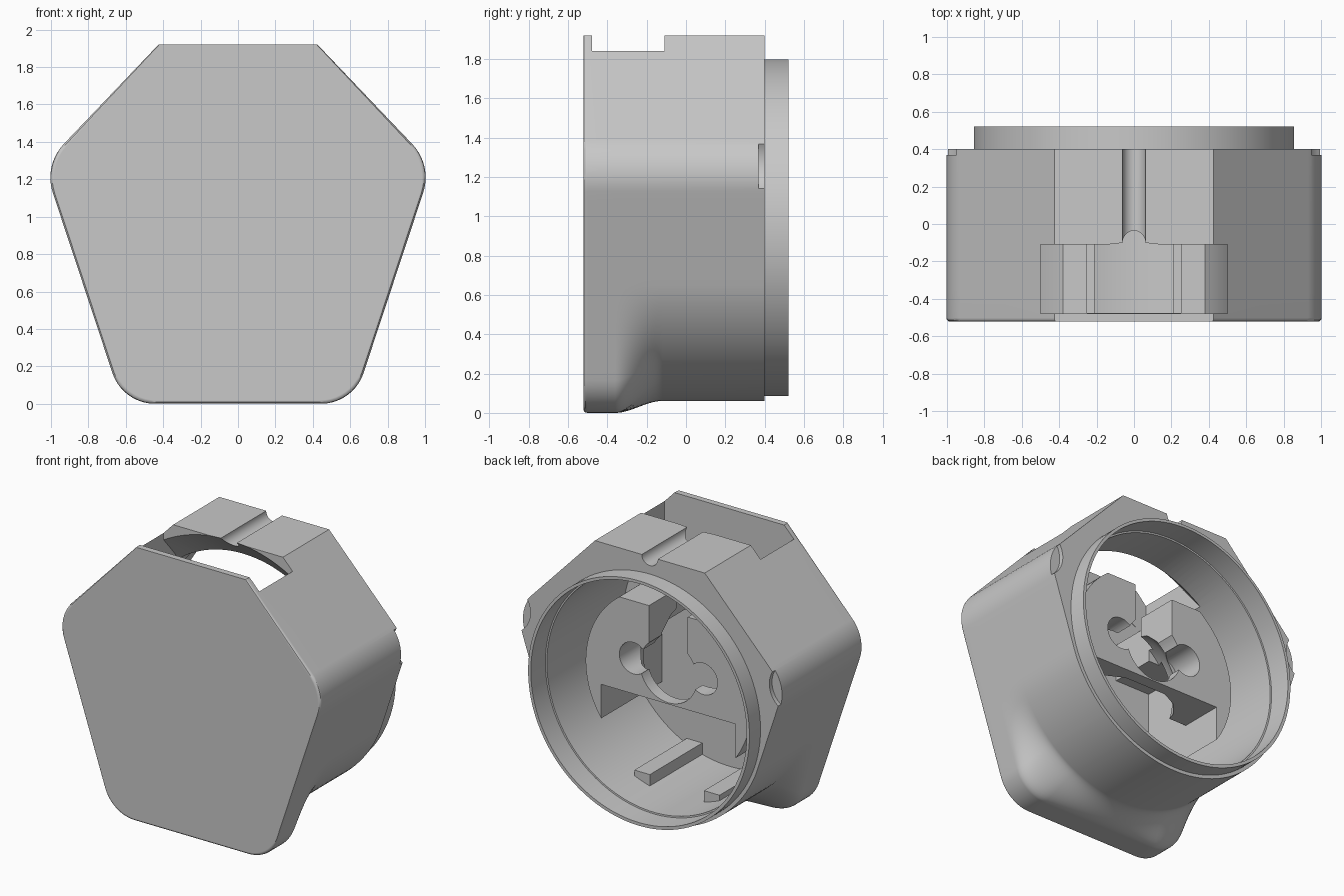
import bpy, bmesh, math
from mathutils import Vector

if "Cube" in bpy.data.objects:
    bpy.data.objects.remove(bpy.data.objects["Cube"])

grey = bpy.data.materials.new("plain grey")
grey.use_nodes = True
grey.diffuse_color = (0.58, 0.58, 0.58, 1)
grey.node_tree.nodes["Principled BSDF"].inputs["Base Color"].default_value = (0.58, 0.58, 0.58, 1)

AXIS_Z = 0.945      # height of the bore axis
TOP = 1.92
FRONT, BACK = -0.522, 0.522


def finish(name, bm):
    bmesh.ops.recalc_face_normals(bm, faces=bm.faces)
    mesh = bpy.data.meshes.new(name)
    bm.to_mesh(mesh)
    bm.free()
    mesh.materials.append(grey)
    ob = bpy.data.objects.new(name, mesh)
    bpy.context.collection.objects.link(ob)
    return ob


def loft(name, rings):
    """Join equal closed rings of points and cap both ends."""
    bm = bmesh.new()
    rows = [[bm.verts.new(p) for p in ring] for ring in rings]
    n = len(rows[0])
    for a, b in zip(rows, rows[1:]):
        for i in range(n):
            j = (i + 1) % n
            bm.faces.new((a[i], a[j], b[j], b[i]))
    bm.faces.new(rows[0])
    bm.faces.new(rows[-1])
    return finish(name, bm)


def lathe(name, x, z, profile, sides=96):
    """Round solid along y from (y, radius) pairs."""
    angles = [math.tau * (i + 0.5) / sides for i in range(sides)]
    return loft(name, [[(x + r * math.cos(a), y, z + r * math.sin(a))
                        for a in angles] for y, r in profile])


def cylinder(name, x, z, radius, y0, y1, sides=96):
    return lathe(name, x, z, ((y0, radius), (y1, radius)), sides)


def prism(name, points, y0, y1):
    return loft(name, [[(x, y, z) for x, z in points] for y in (y0, y1)])


def box(name, x0, x1, y0, y1, z0, z1):
    return prism(name, ((x0, z0), (x1, z0), (x1, z1), (x0, z1)), y0, y1)


def keyhole(name, z, radius, half_width, y0, y1, steps=48):
    """Round hole with a straight slot running up out of it."""
    start = math.acos(half_width / radius)
    sweep = math.pi + 2 * start
    arc = [start - sweep * k / steps for k in range(steps + 1)]
    points = [(radius * math.cos(a), z + radius * math.sin(a)) for a in arc]
    return prism(name, points + [(-half_width, 2), (half_width, 2)], y0, y1)


def boolean(target, tool, operation="DIFFERENCE"):
    tool.hide_render = True
    mod = target.modifiers.new("cut", "BOOLEAN")
    mod.operation, mod.object, mod.solver = operation, tool, "EXACT"
    bpy.context.view_layer.objects.active = target
    bpy.ops.object.modifier_apply(modifier=mod.name)
    bpy.data.objects.remove(tool)


def fillet(a, p, b, radius, steps=10):
    u, v = (a - p).normalized(), (b - p).normalized()
    half = u.angle(v) / 2
    centre = p + (u + v).normalized() * radius / math.sin(half)
    start = p + u * radius / math.tan(half) - centre
    end = p + v * radius / math.tan(half) - centre
    sweep = math.pi - 2 * half
    return [centre + (start * math.sin(sweep * (1 - k / steps))
                      + end * math.sin(sweep * k / steps)) / math.sin(sweep)
            for k in range(steps + 1)]


def divide(a, b, steps):
    return [a.lerp(b, k / steps) for k in range(1, steps)]


# Half outline of the five-sided housing, with a flattened peak
base, low, wide, peak = (Vector(p) for p in
                         ((0, 0), (0.617, 0), (1.039, 1.276), (0.425, TOP)))
low_arc = fillet(base, low, wide, 0.24)
wide_arc = fillet(low, wide, peak, 0.26)
half = ([base] + divide(base, low_arc[0], 10) + low_arc
        + divide(low_arc[-1], wide_arc[0], 20) + wide_arc + [peak])
outline = half + [Vector((-p.x, p.y)) for p in reversed(half[1:])]
centre = Vector((0, AXIS_Z))


def section(y, blend, inset=0):
    """Housing section; blend turns the lower part into a round barrel."""
    ring = []
    for p in outline:
        arm = p - centre
        if p.y < 0.666:
            arm *= 1 + blend * (min(1, 0.884 / arm.length) - 1)
        q = centre + arm * (1 - inset)
        ring.append((q.x, y, TOP if p.y > TOP - 0.001 else q.y))
    return ring


sections = [section(FRONT + 0.02 * (1 - math.sin(a)), 0, 0.02 * (1 - math.cos(a)))
            for a in (math.pi / 2, math.pi / 3, math.pi / 6, 0)]
steps = 14
for i in range(steps + 1):
    t = i / steps
    sections.append(section(-0.36 + 0.24 * t, t * t * (3 - 2 * t)))
sections.append(section(0.40, 1))
housing = loft("housing", sections)

# Back rim, stepped bore, top opening, top groove and corner notches
boolean(housing, cylinder("rim", 0, 0.942, 0.857, 0.3, BACK, 128), "UNION")
boolean(housing, lathe("bore", 0, 0.943, ((-0.48, 0.825), (0.36, 0.825),
                                         (0.361, 0.836), (0.7, 0.836)), 128))
boolean(housing, box("opening", -0.5, 0.5, -0.479, -0.11, 1.45, 2.2))
boolean(housing, cylinder("groove", 0, TOP, 0.062, -0.2, 0.5, 32))
for side in (-1, 1):
    boolean(housing, cylinder("notch", side * 1.1, 1.28, 0.175, 0.37, 0.5, 64))

# Sloped mouth leading from the opening into the bore
mouth = lathe("mouth", 0, AXIS_Z, ((-0.12, 0.995), (0.07, 0.81)), 128)
boolean(mouth, box("mouth_limit", -0.499, 0.499, -0.3, 0.3, 1.4, 2.3), "INTERSECT")
boolean(housing, mouth)

# Inner round block: flat top, T-shaped hollow, dished recess, key opening
core = cylinder("inner_block", 0, AXIS_Z, 0.64, -0.49, 0.195)
boolean(core, box("flat_top", -1, 1, -1, 1, 1.46, 2))
right_half = [(0.52, 0), (0.52, 1.2), (0.25, 1.2), (0.25, 2)]
hollow = right_half + [(-x, z) for x, z in reversed(right_half)]
boolean(core, prism("hollow", hollow, -0.475, -0.11))
boolean(core, box("lower_cut", -0.52, 0.52, -0.2, 1, 0, 0.81))
boolean(core, lathe("dished_recess", 0, AXIS_Z, ((-0.15, 0.42), (-0.05, 0.39),
                                                (0.05, 0.31), (0.11, 0.21))))
boolean(core, keyhole("key_opening", 1.04, 0.22, 0.15, -0.3, 0.5))
for side in (-1, 1):
    boolean(core, cylinder("key_lobe", side * 0.27, 1.06, 0.11, -0.03, 0.5, 48))

# Small guide ribs along the bottom of the bore
ribs = []
for side, label in ((-1, "right"), (1, "left")):
    ribs.append(box(label + "_guide_rib", side * 0.27 - 0.06, side * 0.27 + 0.06,
                    -0.49, 0.1, 0.13, 0.225))

for ob in [housing, core] + ribs:
    bpy.ops.object.select_all(action="DESELECT")
    ob.select_set(True)
    bpy.context.view_layer.objects.active = ob
    bpy.ops.object.shade_smooth_by_angle(angle=math.radians(30))

# Keep the large flat faces evenly shaded beside the rounded edges
weighted = housing.modifiers.new("flat shading", "WEIGHTED_NORMAL")
weighted.keep_sharp = True
